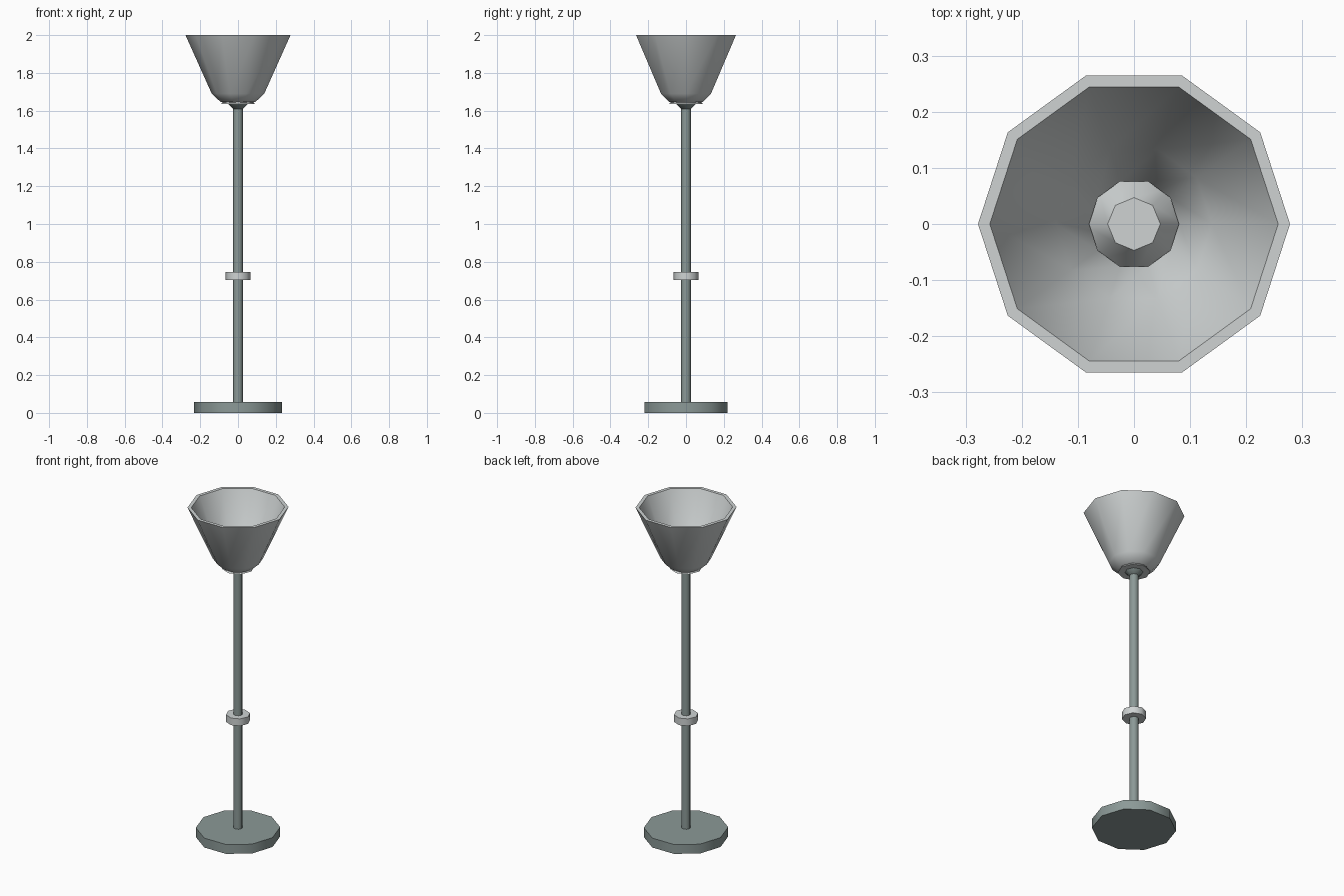
import bpy, math

if "Cube" in bpy.data.objects:
    bpy.data.objects.remove(bpy.data.objects["Cube"])


def material(name, rgb):
    m = bpy.data.materials.new(name)
    m.diffuse_color = (*rgb, 1)
    m.use_nodes = True
    m.node_tree.nodes["Principled BSDF"].inputs["Base Color"].default_value = m.diffuse_color
    return m


METAL = material("grey green metal", (0.26, 0.32, 0.31))
PALE = material("pale grey", (0.62, 0.65, 0.65))


def lathe(name, profile, sides, mat, closed=False):
    """Revolve (radius, z) points; open profiles get flat end caps."""
    verts, faces = [], []
    for r, z in profile:
        for i in range(sides):
            a = 2 * math.pi * i / sides
            verts.append((r * math.cos(a), r * math.sin(a), z))
    n = len(profile)
    for k in range(n if closed else n - 1):
        a, b = k * sides, ((k + 1) % n) * sides
        for i in range(sides):
            j = (i + 1) % sides
            faces.append((a + i, a + j, b + j, b + i))
    if not closed:
        faces.append(tuple(reversed(range(sides))))
        faces.append(tuple(range((n - 1) * sides, n * sides)))
    me = bpy.data.meshes.new(name)
    me.from_pydata(verts, [], faces)
    me.materials.append(mat)
    ob = bpy.data.objects.new(name, me)
    bpy.context.collection.objects.link(ob)
    bpy.ops.object.select_all(action='DESELECT')
    ob.select_set(True)
    bpy.context.view_layer.objects.active = ob
    bpy.ops.object.shade_smooth_by_angle(angle=math.radians(50))
    return ob


# Foot and stem
lathe("base", [(0.232, 0), (0.232, 0.057)], 10, METAL)
lathe("pole", [(0.026, 0.05), (0.026, 1.63)], 8, METAL)
# Ring around the stem
lathe("collar", [(0.067, 0.703), (0.067, 0.746)], 8, PALE)
# Small flare under the shade and the lamp holder inside it
lathe("flare", [(0.024, 1.608), (0.052, 1.636)], 8, METAL)
lathe("lamp_holder", [(0.09, 1.634), (0.047, 1.70)], 8, PALE)
# Hollow shade: outside going up, rim, inside coming down
lathe("shade", [(0.08, 1.644), (0.092, 1.646), (0.139, 1.69), (0.278, 2.0),
                (0.257, 2.0), (0.139, 1.715), (0.08, 1.655)], 10, PALE, closed=True)
